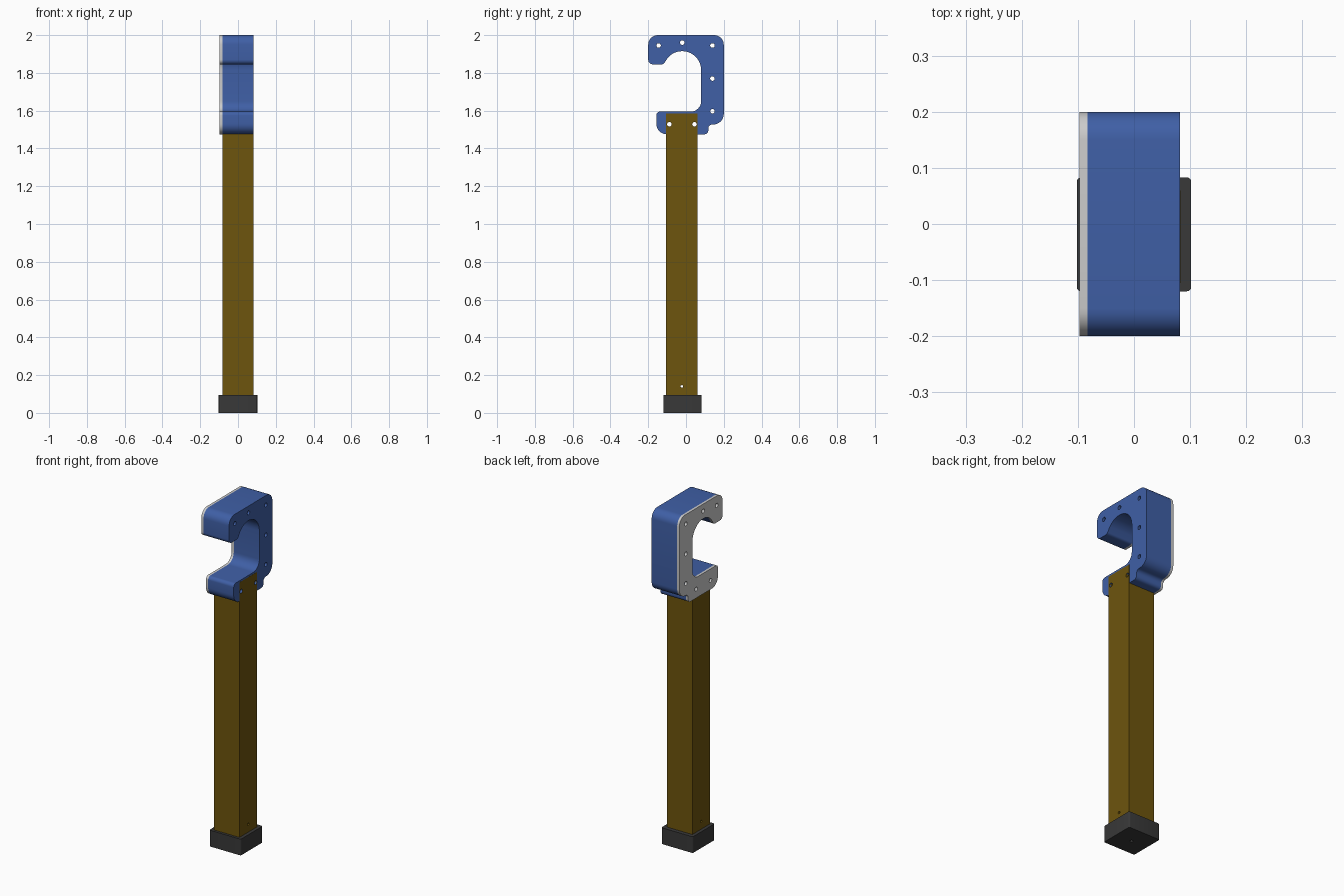
import bpy, bmesh
from math import sin, cos, pi, radians, tan
from mathutils import Vector, Matrix

if "Cube" in bpy.data.objects:
    bpy.data.objects.remove(bpy.data.objects["Cube"])


def material(name, rgb):
    m = bpy.data.materials.new(name)
    m.diffuse_color = (*rgb, 1)
    m.use_nodes = True
    m.node_tree.nodes["Principled BSDF"].inputs["Base Color"].default_value = m.diffuse_color
    return m


def rounded(corners, steps=8):
    """Closed outline from (u, v, radius) corners, with each corner filleted."""
    out, n = [], len(corners)
    for i, (u, v, r) in enumerate(corners):
        p = Vector((u, v))
        if r == 0:
            out.append(p)
            continue
        a = (Vector(corners[i - 1][:2]) - p).normalized()
        b = (Vector(corners[(i + 1) % n][:2]) - p).normalized()
        half = a.angle(b) / 2
        d = r / tan(half)
        centre = p + (a + b).normalized() * (r / sin(half))
        s, e = p + a * d - centre, p + b * d - centre
        turn = s.angle_signed(e)   # clockwise positive
        for k in range(steps + 1):
            t = -turn * k / steps
            out.append(centre + Matrix.Rotation(t, 2) @ s)
    return out


def arc(u, v, r, start, end, n):
    return [(u + r * cos(radians(start + (end - start) * k / n)),
             v + r * sin(radians(start + (end - start) * k / n))) for k in range(n + 1)]


def slab(name, outline, holes, low, high, axis, mat=None):
    """Extrude an outline with round holes along x (profile in y, z) or along z."""
    cu = bpy.data.curves.new(name + "_profile", 'CURVE')
    cu.dimensions, cu.fill_mode = '2D', 'BOTH'
    cu.extrude = (high - low) / 2
    for loop in [outline] + [arc(u, v, r, 0, 337.5, 15) for u, v, r in holes]:
        sp = cu.splines.new('POLY')
        sp.points.add(len(loop) - 1)
        for pt, (u, v) in zip(sp.points, loop):
            pt.co = (u, v, 0, 1)
        sp.use_cyclic_u = True
    temp = bpy.data.objects.new(name + "_profile", cu)
    mesh = bpy.data.meshes.new_from_object(temp)
    bpy.data.objects.remove(temp)
    mesh.transform(Matrix.Translation((0, 0, (low + high) / 2)))
    if axis == 'X':
        mesh.transform(Matrix(((0, 0, 1, 0), (1, 0, 0, 0), (0, 1, 0, 0), (0, 0, 0, 1))))
    bm = bmesh.new()
    bm.from_mesh(mesh)
    bmesh.ops.remove_doubles(bm, verts=bm.verts, dist=1e-5)
    bmesh.ops.recalc_face_normals(bm, faces=bm.faces)
    bm.to_mesh(mesh)
    bm.free()
    mesh.materials.clear()
    if mat:
        mesh.materials.append(mat)
    obj = bpy.data.objects.new(name, mesh)
    bpy.context.collection.objects.link(obj)
    bpy.ops.object.select_all(action='DESELECT')
    obj.select_set(True)
    bpy.context.view_layer.objects.active = obj
    bpy.ops.object.shade_smooth_by_angle(angle=radians(30))
    return obj


blue = material("blue", (0.05, 0.115, 0.38))
brown = material("brown", (0.155, 0.09, 0.004))
black = material("rubber", (0.04, 0.04, 0.04))

# Hook outline in y, z: outside clockwise, then along the throat
throat = [(u, v, 0) for u, v in arc(-0.02, 1.815, 0.1, 0, 140, 20)]
hook = rounded([
    (-0.2, 1.845, 0.025), (-0.2, 2.0, 0.05), (0.2, 2.0, 0.05), (0.2, 1.527, 0.055),
    (0.118, 1.527, 0.022), (0.118, 1.475, 0.02), (-0.157, 1.475, 0.055),
    (-0.157, 1.595, 0.02), (0.08, 1.595, 0.055)] + throat + [(-0.119, 1.845, 0.02)])
lower_holes = [(-0.088, 1.528, 0.012), (0.045, 1.528, 0.012)]
hook_holes = lower_holes + [(-0.145, 1.945, 0.012), (-0.02, 1.96, 0.012),
                            (0.14, 1.945, 0.012), (0.14, 1.77, 0.012), (0.14, 1.597, 0.012)]
slab("hook_body", hook, hook_holes, -0.083, 0.082, 'X', blue)
slab("hook_side_plate", hook, hook_holes, -0.097, -0.083, 'X')

# Square post, set into the lower lip of the hook
post = [(-0.105, 0.02), (0.06, 0.02), (0.06, 1.585), (-0.105, 1.585)]
slab("post", post, lower_holes + [(-0.022, 0.14, 0.007)], -0.083, 0.0825, 'X', brown)

# Foot cap with a screw hole underneath
cap = rounded([(-0.102, -0.12, 0.008), (0.102, -0.12, 0.008),
               (0.102, 0.083, 0.008), (-0.102, 0.083, 0.008)], 4)
slab("foot_cap", cap, [(0, -0.02, 0.009)], 0, 0.095, 'Z', black)
